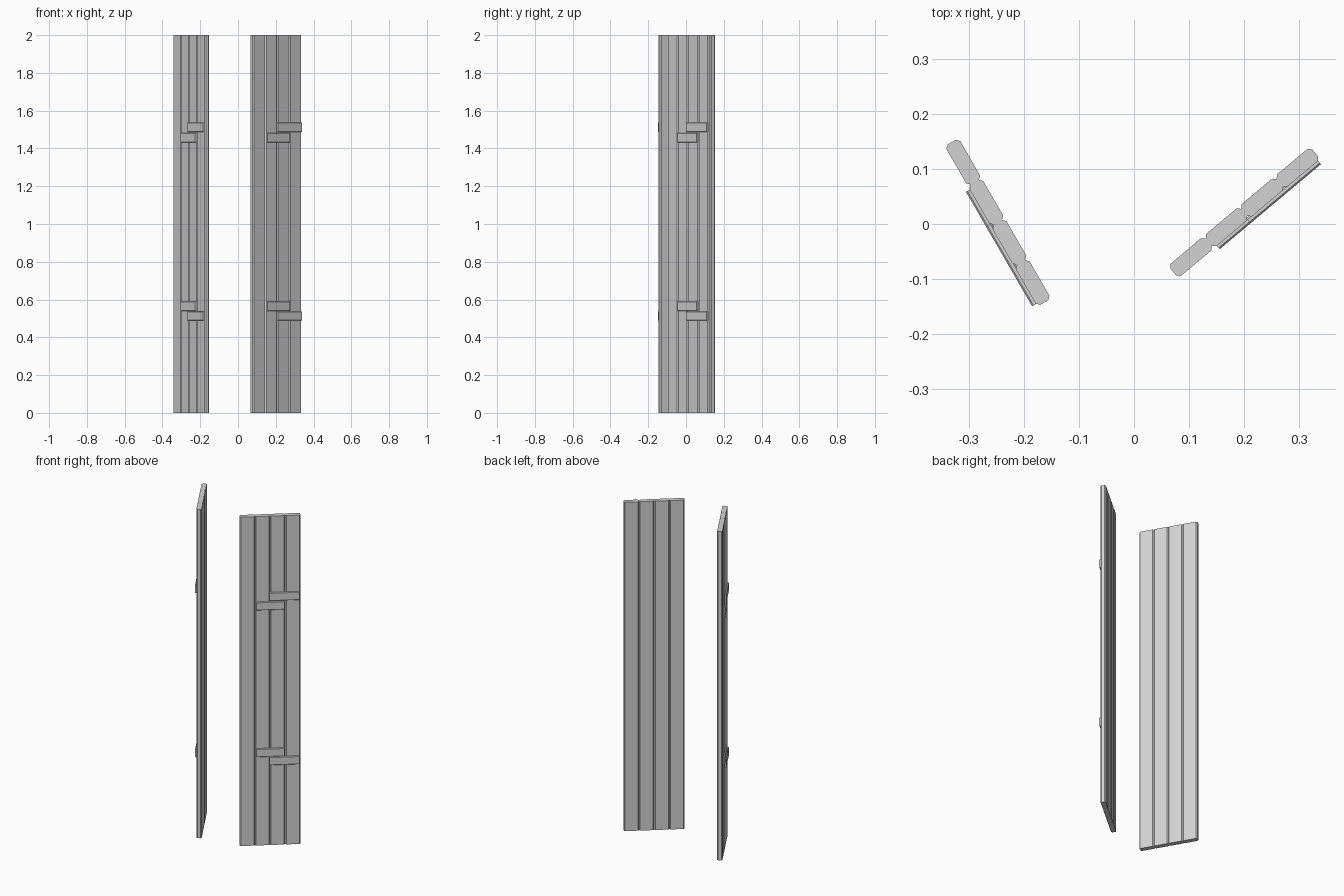
import bpy, bmesh, math
from mathutils import Matrix, Vector

cube = bpy.data.objects.get("Cube")
if cube:
    bpy.data.objects.remove(cube, do_unlink=True)

grey = bpy.data.materials.new("plain grey")
grey.use_nodes = True
colour = (0.65, 0.65, 0.65, 1)
grey.diffuse_color = colour
grey.node_tree.nodes["Principled BSDF"].inputs["Base Color"].default_value = colour


def chamfered_bar(name, low, high, axis, chamfer, placement):
    """Box between two corners, with the edges along one axis chamfered."""
    low, high = Vector(low), Vector(high)
    bm = bmesh.new()
    bmesh.ops.create_cube(bm, size=1)
    bmesh.ops.scale(bm, vec=high - low, verts=bm.verts)
    bmesh.ops.translate(bm, vec=(low + high) / 2, verts=bm.verts)
    along = [e for e in bm.edges
             if abs((e.verts[0].co - e.verts[1].co).normalized()[axis]) > 0.9]
    bmesh.ops.bevel(bm, geom=along, offset=chamfer, segments=1,
                    profile=0.5, affect='EDGES')
    mesh = bpy.data.meshes.new(name)
    bm.to_mesh(mesh)
    bm.free()
    mesh.materials.append(grey)
    obj = bpy.data.objects.new(name, mesh)
    obj.matrix_world = placement
    bpy.context.collection.objects.link(obj)
    return obj


WIDTH, THICK, HEIGHT, PLANKS = 0.336, 0.029, 2.0, 4
# Strap start, strap end, heights of the lower and upper copies
STRAPS = (("inner", -0.077, 0.08, (0.54, 1.432)),
          ("outer", -0.004, 0.163, (0.488, 1.487)))


def shutter(side, centre, degrees):
    place = Matrix.Translation(centre) @ Matrix.Rotation(math.radians(degrees), 4, 'Z')
    step = WIDTH / PLANKS
    # Upright planks
    for i in range(PLANKS):
        x = -WIDTH / 2 + i * step
        chamfered_bar(f"{side}_plank_{i + 1}", (x, -THICK / 2, 0),
                      (x + step, THICK / 2, HEIGHT), 2, 0.006, place)
    # Overlapping straps on the front face
    for kind, start, end, heights in STRAPS:
        for level, z in zip(("lower", "upper"), heights):
            chamfered_bar(f"{side}_{level}_{kind}_strap",
                          (start, -THICK / 2 - 0.008, z),
                          (end, -THICK / 2 + 0.004, z + 0.05), 0, 0.003, place)


shutter("right", (-0.247, 0.003, 0), -60)
shutter("left", (0.2, 0.021, 0), 40)
